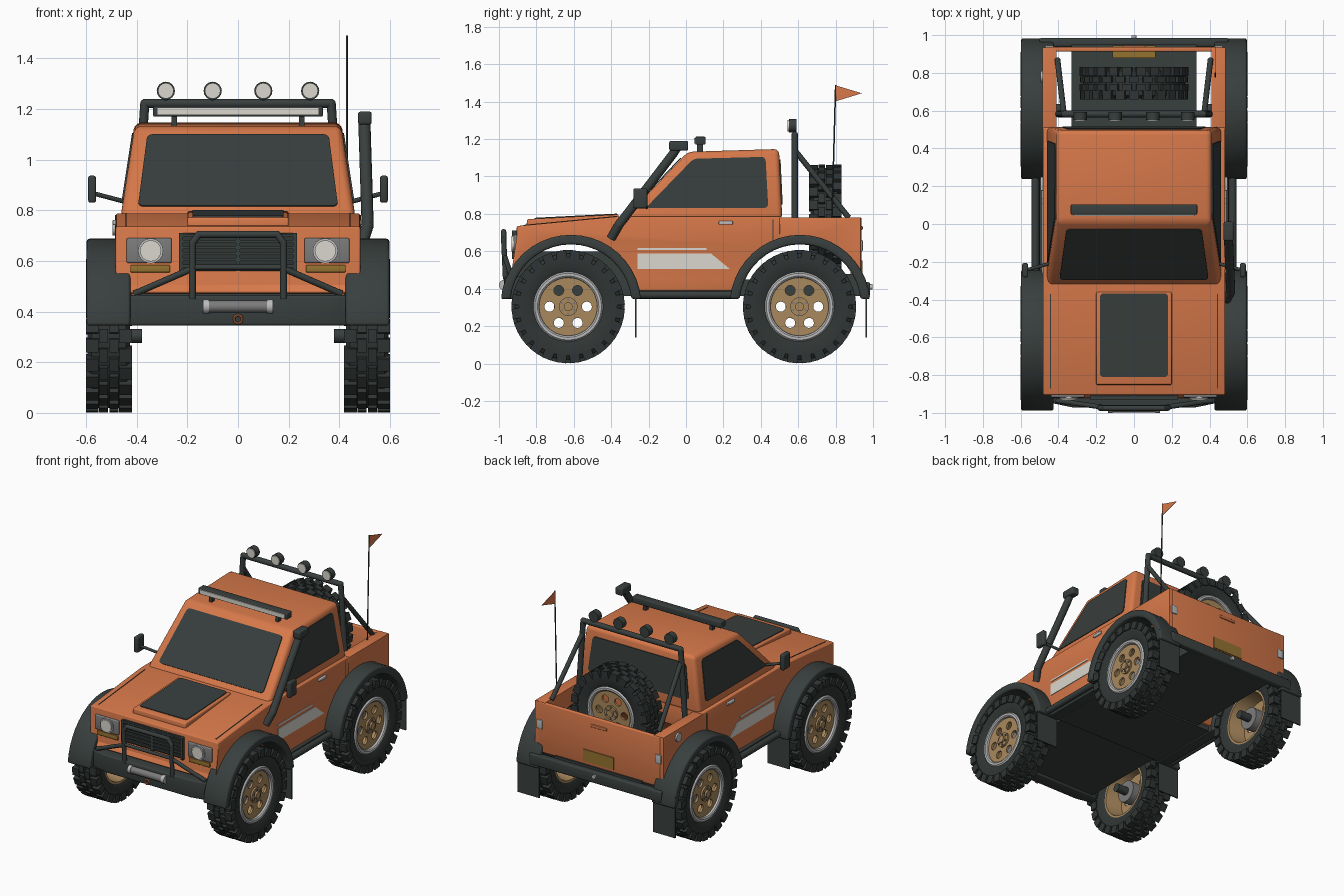
import bpy, bmesh, math
from mathutils import Vector, Matrix

if "Cube" in bpy.data.objects:
    bpy.data.objects.remove(bpy.data.objects["Cube"])


def colour(name, r, g, b):
    m = bpy.data.materials.new(name)
    m.use_nodes = True
    m.diffuse_color = (r, g, b, 1)
    m.node_tree.nodes["Principled BSDF"].inputs["Base Color"].default_value = (r, g, b, 1)
    return m


ORANGE = colour("orange paint", .68, .19, .068)
DARK = colour("dark trim", .04, .05, .048)
RUBBER = colour("tyre rubber", .03, .036, .035)
GLASS = colour("tinted glass", .038, .048, .046)
WHITE = colour("lamp white", .7, .68, .62)
SILVER = colour("silver", .5, .5, .5)
GREY = colour("grey metal", .2, .2, .2)
TAN = colour("tan rim", .4, .25, .11)
GOLD = colour("amber gold", .3, .17, .03)
SIDES = (("left", 1), ("right", -1))
made = []


def place(name, mesh, matrix=Matrix()):
    ob = bpy.data.objects.new(name, mesh)
    ob.matrix_world = matrix
    bpy.context.scene.collection.objects.link(ob)
    made.append(ob)
    return ob


def to_mesh(name, bm, mat):
    bmesh.ops.recalc_face_normals(bm, faces=bm.faces[:])
    me = bpy.data.meshes.new(name)
    bm.to_mesh(me)
    bm.free()
    me.materials.append(mat)
    return me


def bevel_sharp(bm, width):
    bmesh.ops.recalc_face_normals(bm, faces=bm.faces[:])
    edges = [e for e in bm.edges if len(e.link_faces) == 2 and e.calc_face_angle() > .6]
    bmesh.ops.bevel(bm, geom=edges, offset=width, offset_type='OFFSET', segments=3,
                    profile=.5, affect='EDGES', clamp_overlap=True)


def extrude(bm, offset):
    new = bmesh.ops.extrude_face_region(bm, geom=bm.faces[:])["geom"]
    bmesh.ops.translate(bm, vec=offset, verts=[v for v in new if isinstance(v, bmesh.types.BMVert)])


def solid(name, pts, offset, mat, bevel=0, corner=0):
    """Polygon pushed along an offset, with optional rounded outline and edges."""
    bm = bmesh.new()
    bm.faces.new([bm.verts.new(p) for p in pts])
    if corner:
        bmesh.ops.bevel(bm, geom=bm.verts[:], offset=corner, offset_type='OFFSET', segments=4,
                        profile=.5, affect='VERTICES', clamp_overlap=True)
    extrude(bm, Vector(offset))
    if bevel:
        bevel_sharp(bm, bevel)
    return place(name, to_mesh(name, bm, mat))


def side_solid(name, yz, x0, x1, mat, bevel=0, corner=0):
    return solid(name, [(x0, y, z) for y, z in yz], (x1 - x0, 0, 0), mat, bevel, corner)


def box(name, x, y, z, mat, bevel=0):
    return side_solid(name, [(y[0], z[0]), (y[1], z[0]), (y[1], z[1]), (y[0], z[1])], x[0], x[1], mat, bevel)


def rod_mesh(name, pts, r, mat, n=16):
    bm = bmesh.new()
    pts = [Vector(p) for p in pts]
    for a, b in zip(pts, pts[1:]):
        m = Matrix.Translation((a + b) / 2) @ (b - a).to_track_quat('Z', 'Y').to_matrix().to_4x4()
        bmesh.ops.create_cone(bm, cap_ends=True, segments=n, radius1=r, radius2=r, depth=(b - a).length, matrix=m)
    for p in pts[1:-1]:
        bmesh.ops.create_uvsphere(bm, u_segments=n, v_segments=8, radius=r, matrix=Matrix.Translation(p))
    return to_mesh(name, bm, mat)


def rod(name, pts, r, mat):
    return place(name, rod_mesh(name, pts, r, mat))


def lathe_mesh(name, profile, mat, n=48, closed=True):
    """Revolve (x, radius) points around the x axis."""
    bm = bmesh.new()
    rings = []
    for i in range(n):
        a = math.tau * i / n
        rings.append([bm.verts.new((x, r * math.cos(a), r * math.sin(a))) for x, r in profile])
    k = len(profile)
    for i in range(n):
        p, q = rings[i], rings[(i + 1) % n]
        for j in range(k if closed else k - 1):
            bm.faces.new((p[j], p[(j + 1) % k], q[(j + 1) % k], q[j]))
    return to_mesh(name, bm, mat)


def arc(cy, r, a0, a1, n=16, cz=.312):
    angles = [math.radians(a0 + (a1 - a0) * i / n) for i in range(n + 1)]
    return [(cy + r * math.cos(a), cz + r * math.sin(a)) for a in angles]


# Wheel parts, built once around the x axis with the outside towards +x
def lug_mesh():
    bm = bmesh.new()
    rows = ((-.066, .05, .25, 0), (-.021, .036, .27, .5), (.021, .036, .27, 0), (.066, .05, .25, .5))
    for x, width, inner, shift in rows:
        for i in range(24):
            m = Matrix.Rotation(math.tau * (i + shift) / 24, 4, 'X') @ Matrix.Translation((x, 0, (inner + .302) / 2))
            bmesh.ops.create_cube(bm, size=1, matrix=m @ Matrix.Diagonal((width, .054, .302 - inner, 1)))
    return to_mesh("tread_lugs", bm, RUBBER)


def rim_face_mesh():
    bm = bmesh.new()
    holes = [(.1 * math.cos(math.tau * i / 6), .1 * math.sin(math.tau * i / 6), .027) for i in range(6)]
    for cy, cz, r in [(0, 0, .162)] + holes:
        n = 48 if r > .1 else 16
        loop = [bm.verts.new((.045, cy + r * math.cos(math.tau * i / n), cz + r * math.sin(math.tau * i / n)))
                for i in range(n)]
        for i in range(n):
            bm.edges.new((loop[i], loop[(i + 1) % n]))
    bmesh.ops.triangle_fill(bm, use_beauty=True, edges=bm.edges[:], normal=(1, 0, 0))
    extrude(bm, Vector((.015, 0, 0)))
    return to_mesh("rim_face", bm, TAN)


tyre = [(-.07, .183), (-.084, .215), (-.084, .262), (-.068, .284), (.068, .284), (.084, .262), (.084, .215), (.07, .183)]
ring = [(.05, .154), (.074, .156), (.08, .164), (.08, .178), (.07, .187), (.05, .187)]
barrel = [(-.072, .188), (-.072, .174), (.05, .158), (.05, .188)]
wheel = [lathe_mesh("tyre", tyre, RUBBER), lug_mesh(), rim_face_mesh(),
         lathe_mesh("bead_ring", ring, SILVER), lathe_mesh("rim_barrel", barrel, TAN),
         rod_mesh("hub", [(.055, 0, 0), (.072, 0, 0)], .05, TAN, 24),
         rod_mesh("hub_cap", [(.07, 0, 0), (.085, 0, 0)], .024, TAN)]
for i in range(6):
    a = math.tau * (i + .5) / 6
    y, z = .038 * math.cos(a), .038 * math.sin(a)
    wheel.append(rod_mesh("wheel_nut", [(.07, y, z), (.079, y, z)], .007, GREY, 6))
brake = rod_mesh("brake_drum", [(-.05, 0, 0), (.01, 0, 0)], .075, GREY, 32)
stub = rod_mesh("axle_stub", [(-.13, 0, 0), (-.04, 0, 0)], .028, DARK)

for end, y in (("front", -.63), ("rear", .607)):
    for side, s in SIDES:
        m = Matrix.Translation((s * .51, y, .304)) @ Matrix.Rotation(0 if s > 0 else math.pi, 4, 'Z')
        for part in wheel + [brake, stub]:
            place(f"{end}_{side}_{part.name}", part, m)
spare = Matrix.Translation((0, .745, .775)) @ Matrix.Rotation(math.pi / 2, 4, 'Z') @ Matrix.Diagonal((.95, .95, .95, 1))
for part in wheel:
    place("spare_" + part.name, part, spare)

# Lower body with wheel arches, then the open bed
body = [(-.905, .47), (-.905, .735), (-.36, .787), (.512, .787)]
body += arc(.61, .35, 107, 168, 6) + arc(-.615, .35, 12, 152, 14)
side_solid("main_body", body, -.483, .483, ORANGE, .026)
bed = [(.5, .782), (.935, .782), (.935, .452)] + arc(.61, .35, 23, 108, 9)
for side, s in SIDES:
    side_solid(f"{side}_bed_side", bed, s * .41, s * .485, ORANGE, .012)
box("tailgate", (-.46, .46), (.913, .938), (.44, .78), ORANGE, .006)
box("tailgate_handle", (-.06, .06), (.93, .945), (.715, .735), ORANGE, .004)
box("bed_floor", (-.33, .33), (.5, .92), (.44, .48), DARK)
box("rear_chassis", (-.33, .33), (.25, .95), (.36, .45), DARK)
box("middle_chassis", (-.46, .46), (-.26, .25), (.35, .42), DARK)
box("front_chassis", (-.39, .39), (-.9, -.25), (.36, .6), DARK)

# Cab, tapered towards the roof
def cab_x(z):
    return .464 - (z - .77) / .365 * .056


def windscreen_y(z):
    return -.335 + (z - .77) / .365 * .345


bm = bmesh.new()
lo = [bm.verts.new((x, y, .77)) for x, y in ((-.464, -.335), (.464, -.335), (.464, .515), (-.464, .515))]
hi = [bm.verts.new((x, y, z)) for x, y, z in ((-.408, .01, 1.132), (.408, .01, 1.132), (.408, .497, 1.147), (-.408, .497, 1.147))]
bm.faces.new(lo)
bm.faces.new(hi)
for i in range(4):
    bm.faces.new((lo[i], lo[(i + 1) % 4], hi[(i + 1) % 4], hi[i]))
bevel_sharp(bm, .026)
place("cab", to_mesh("cab", bm, ORANGE))

screen = [(-.395, .815), (.395, .815), (.358, 1.097), (-.358, 1.097)]
solid("windscreen", [(x, windscreen_y(z), z) for x, z in screen], (0, -.004, .004), GLASS, 0, .022)
back = [(-.38, .85), (.38, .85), (.35, 1.09), (-.35, 1.09)]
solid("rear_window", [(x, .515 - (z - .77) * .048, z) for x, z in back], (0, .006, 0), GLASS, 0, .022)
window = [(-.215, .832), (.44, .832), (.425, 1.105), (.04, 1.095)]
stripe = [(-.26, .505), (.235, .505), (.135, .587), (-.26, .587)]
for side, s in SIDES:
    solid(f"{side}_window", [(s * cab_x(z), y, z) for y, z in window], (s * .006, 0, 0), GLASS, 0, .022)
    side_solid(f"{side}_stripe", stripe, s * .48, s * .487, WHITE)
    box(f"{side}_thin_stripe", (s * .48, s * .487), (-.26, .11), (.606, .617), WHITE)
    box(f"{side}_door_handle", (s * .475, s * .495), (.175, .25), (.742, .762), SILVER, .005)
    box(f"{side}_door_seam", (s * .48, s * .485), (.462, .467), (.64, .77), DARK)
    solid(f"{side}_bonnet_seam", [(s * .44, -.87, .737), (s * .445, -.87, .737), (s * .445, -.37, .785), (s * .44, -.37, .785)],
          (0, 0, .004), DARK)
    # Sills, arches and mud flaps
    box(f"{side}_sill", (s * .42, s * .5), (-.28, .27), (.345, .39), DARK, .006)
    rod(f"{side}_side_step", [(s * .522, -.27, .368), (s * .522, .26, .368)], .021, DARK)
    for end, cy in (("front", -.615), ("rear", .61)):
        flare = arc(cy, .376, 5, 175, 20) + arc(cy, .325, 174, 6, 20)
        side_solid(f"{end}_{side}_arch", flare, s * .425, s * .598, DARK, .012)
    box(f"front_{side}_flap", (s * .43, s * .595), (-.272, -.264), (.14, .37), DARK)
    box(f"rear_{side}_flap", (s * .43, s * .595), (.96, .968), (.14, .42), DARK)
    # Lamps
    box(f"{side}_headlamp_bezel", (s * .262, s * .44), (-.918, -.89), (.592, .69), GREY, .006)
    rod(f"{side}_headlamp_rim", [(s * .345, -.9, .64), (s * .345, -.926, .64)], .05, SILVER)
    rod(f"{side}_headlamp", [(s * .345, -.9, .64), (s * .345, -.933, .64)], .042, WHITE)
    box(f"{side}_indicator", (s * .268, s * .425), (-.915, -.89), (.555, .584), GOLD, .004)
    box(f"{side}_tail_lamp", (s * .425, s * .47), (.92, .945), (.6, .66), SILVER, .004)
    # Mirrors
    box(f"{side}_mirror", (s * .56, s * .592), (-.282, -.207), (.83, .937), DARK, .01)
    rod(f"{side}_mirror_arm", [(s * .45, -.21, .835), (s * .575, -.245, .868)], .009, DARK)
    # Front guard and roll bar legs
    rod(f"{side}_guard_strut", [(s * .18, -.968, .57), (s * .41, -.935, .47)], .013, DARK)
    rod(f"{side}_roll_brace", [(s * .372, .59, 1.13), (s * .405, .87, .78)], .015, DARK)
    box(f"{side}_light_bar_foot", (s * .24, s * .262), (.06, .09), (1.13, 1.185), DARK)

# Bonnet scoop
scoop = [(-.853, .73), (-.85, .772), (-.36, .797), (-.36, .77)]
side_solid("bonnet_scoop", scoop, -.2, .2, ORANGE, .008)
vent = [(x, y, .772 + (y + .85) * .051) for x, y in ((-.18, -.81), (.18, -.81), (.18, -.368), (-.18, -.368))]
solid("bonnet_vent", vent, (0, 0, .005), DARK, 0, .018)

# Grille and front bumper
box("grille", (-.23, .23), (-.915, -.89), (.56, .71), RUBBER, .005)
for i in range(6):
    z = .575 + i * .024
    box("grille_slat", (-.225, .225), (-.928, -.91), (z, z + .012), DARK)
for x in (-.225, 0, .225):
    box("grille_upright", (x - .008, x + .008), (-.93, -.91), (.56, .71), DARK)
plan = [(-.45, -.88), (-.45, -.945), (-.32, -.972), (.32, -.972), (.45, -.945), (.45, -.88)]
solid("front_bumper", [(x, y, .345) for x, y in plan], (0, 0, .12), DARK, .01)
rod("front_guard", [(-.18, -.965, .45), (-.18, -.975, .67), (-.155, -.975, .705), (.155, -.975, .705),
                    (.18, -.975, .67), (.18, -.965, .45)], .014, DARK)
rod("guard_cross_bar", [(-.18, -.97, .575), (.18, -.97, .575)], .011, DARK)
rod("winch_drum", [(-.12, -.973, .42), (.12, -.973, .42)], .024, GREY)
for s in (-1, 1):
    rod("winch_end", [(s * .115, -.972, .42), (s * .138, -.972, .42)], .028, SILVER)
tow = place("tow_ring", lathe_mesh("tow_ring", [(.005 * math.cos(a), .016 + .005 * math.sin(a)) for a in
            [math.tau * i / 8 for i in range(8)]], ORANGE, 20),
            Matrix.Translation((0, -.98, .37)) @ Matrix.Rotation(math.pi / 2, 4, 'Z'))

# Rear bumper, number plate and hitch
box("rear_bumper", (-.5, .5), (.938, .985), (.36, .435), DARK, .01)
box("rear_plate", (-.115, .115), (.88, .944), (.47, .55), GOLD)
rod("hitch_ball", [(0, .97, .41), (0, .998, .41)], .014, SILVER)
rod("fuel_cap", [(-.47, .78, .73), (-.496, .78, .73)], .03, SILVER)

# Roof light bar and roll bar lamps
box("light_bar", (-.335, .335), (.05, .104), (1.17, 1.213), DARK, .006)
box("light_bar_lens", (-.32, .32), (.043, .052), (1.177, 1.206), WHITE)
rod("roll_bar", [(-.4, .582, .76), (-.368, .582, 1.222), (.368, .582, 1.222), (.4, .582, .76)], .018, DARK)
for x in (-.285, -.1, .1, .285):
    rod("bar_lamp_mount", [(x, .58, 1.22), (x, .575, 1.26)], .01, DARK)
    rod("bar_lamp_shell", [(x, .55, 1.272), (x, .592, 1.272)], .036, DARK)
    rod("bar_lamp_lens", [(x, .544, 1.272), (x, .555, 1.272)], .031, WHITE)

# Snorkel and flag whip
rod("snorkel", [(.49, -.4, .67), (.512, -.36, .74), (.5, -.07, 1.12), (.5, -.045, 1.16)], .024, DARK)
box("snorkel_head", (.474, .528), (-.09, .012), (1.138, 1.19), DARK, .01)
rod("whip_aerial", [(.43, .78, .77), (.43, .8, 1.49)], .004, DARK)
side_solid("flag", [(.8, 1.487), (.94, 1.445), (.8, 1.402)], .428, .432, ORANGE)

bpy.ops.object.select_all(action='DESELECT')
for ob in made:
    ob.select_set(True)
bpy.context.view_layer.objects.active = made[0]
bpy.ops.object.shade_smooth_by_angle(angle=math.radians(35))
